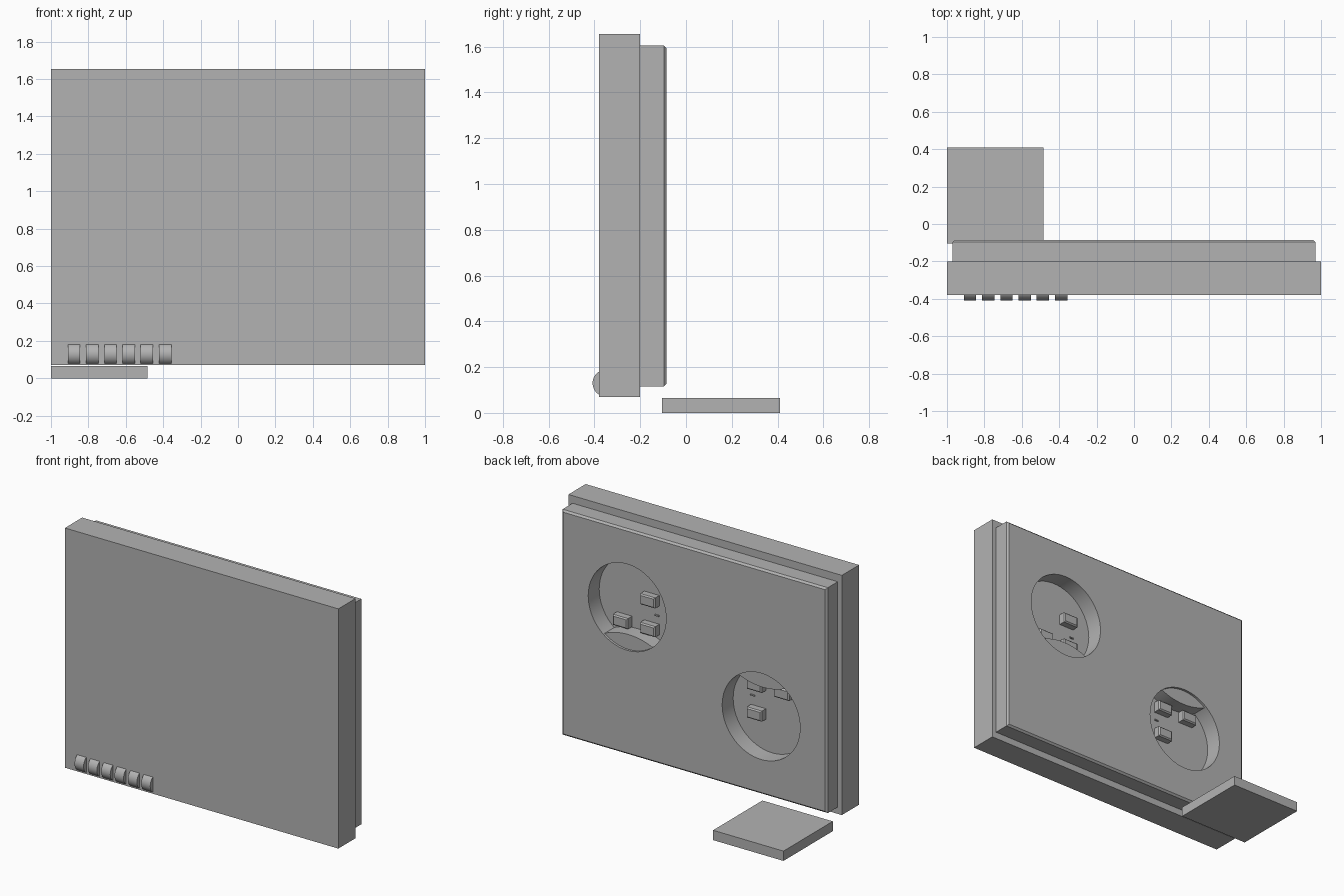
import bpy, bmesh
from math import pi, sin, cos, asin, radians
from mathutils import Vector, Matrix

old = bpy.data.objects.get("Cube")
if old:
    bpy.data.objects.remove(old, do_unlink=True)

grey = bpy.data.materials.new("plain grey")
grey.use_nodes = True
colour = (0.45, 0.45, 0.45, 1)
grey.diffuse_color = colour
grey.node_tree.nodes["Principled BSDF"].inputs["Base Color"].default_value = colour


def finish(name, bm, smooth=False):
    bmesh.ops.recalc_face_normals(bm, faces=bm.faces)
    mesh = bpy.data.meshes.new(name)
    bm.to_mesh(mesh)
    bm.free()
    mesh.materials.append(grey)
    obj = bpy.data.objects.new(name, mesh)
    bpy.context.collection.objects.link(obj)
    if smooth:
        smooth_sharp(obj)
    return obj


def smooth_sharp(obj):
    bpy.ops.object.select_all(action='DESELECT')
    obj.select_set(True)
    bpy.context.view_layer.objects.active = obj
    bpy.ops.object.shade_smooth_by_angle(angle=radians(30))


def box(name, x, y, z, back_bevel=0):
    """Box from (min, max) ranges, optionally chamfered around its back face."""
    bm = bmesh.new()
    bmesh.ops.create_cube(bm, size=1)
    for v in bm.verts:
        v.co = Vector([r[0] if c < 0 else r[1] for c, r in zip(v.co, (x, y, z))])
    if back_bevel:
        edges = [e for e in bm.edges if all(v.co.y > y[1] - 1e-4 for v in e.verts)]
        bmesh.ops.bevel(bm, geom=edges, offset=back_bevel, segments=1, affect='EDGES')
    return finish(name, bm)


def cylinder(name, centre, radius, depth, axis, sides=64, smooth=True):
    bm = bmesh.new()
    bmesh.ops.create_cone(bm, cap_ends=True, segments=sides, radius1=radius,
                          radius2=radius, depth=depth)
    bmesh.ops.transform(bm, verts=bm.verts, matrix=Matrix.Translation(centre)
                        @ Matrix.Rotation(pi / 2, 4, axis))
    return finish(name, bm, smooth)


# Main body, back panel and separate base plate
SEAT, BACK = -0.20, -0.085
box("main_body", (-1, 1), (-0.38, SEAT), (0.07, 1.655))
panel = box("back_panel", (-0.97, 0.97), (SEAT, BACK), (0.115, 1.605), 0.012)
box("base_plate", (-1, -0.485), (-0.105, 0.41), (0, 0.065))

# Rounded buttons along the lower front
for i in range(6):
    cylinder(f"button_{i + 1}", (-0.877 + i * 0.0975, -0.349, 0.13), 0.059, 0.066, 'Y', 48)

# Two round recesses; the second is the first turned half way round
R = 0.285
for label, cx, cz, turn in (("upper", 0.49, 1.09, 1), ("lower", -0.49, 0.63, -1)):
    cutter = cylinder("recess_cutter", (cx, -0.14, cz), R, 0.3, 'X', 64, False)
    cutter.hide_render = True
    mod = panel.modifiers.new("recess", 'BOOLEAN')
    mod.operation, mod.solver, mod.object = 'DIFFERENCE', 'EXACT', cutter
    bpy.ops.object.select_all(action='DESELECT')
    panel.select_set(True)
    bpy.context.view_layer.objects.active = panel
    bpy.ops.object.modifier_apply(modifier=mod.name)
    bpy.data.objects.remove(cutter, do_unlink=True)

    # Three raised contacts and a small slot mark on the recess floor
    details = [("contact_1", 0.1, -0.15, 0.055, 0.035, 0.05),
               ("contact_2", -0.1, -0.15, 0.055, 0.035, 0.05),
               ("contact_3", -0.1, 0.04, 0.055, 0.035, 0.05),
               ("slot_mark", -0.14, -0.06, 0.015, 0.004, 0.008)]
    for part, dx, dz, hw, hh, tall in details:
        x, z = cx + turn * dx, cz + turn * dz
        box(f"{label}_{part}", (x - hw, x + hw), (SEAT, SEAT + tall),
            (z - hh, z + hh), 0.008 if tall > 0.02 else 0)

    # Lens-shaped ledge between the recess rim and an inward bulging arc
    half, bulge = 0.175, 0.42
    a, b, n = asin(half / R), asin(half / bulge), 16
    steps = [2 * i / n - 1 for i in range(n + 1)]
    rim = [(R * sin(a * t), -R * cos(a * t)) for t in steps]
    base = -R * cos(a) - bulge * cos(b)
    arc = [(-bulge * sin(b * t), base + bulge * cos(b * t)) for t in steps[1:-1]]
    bm = bmesh.new()
    face = bm.faces.new([bm.verts.new((cx + turn * x, SEAT, cz + turn * z))
                         for x, z in rim + arc])
    out = bmesh.ops.extrude_face_region(bm, geom=[face])
    verts = [g for g in out["geom"] if isinstance(g, bmesh.types.BMVert)]
    bmesh.ops.translate(bm, verts=verts, vec=(0, 0.1, 0))
    finish(f"{label}_ledge", bm, True)

smooth_sharp(panel)
